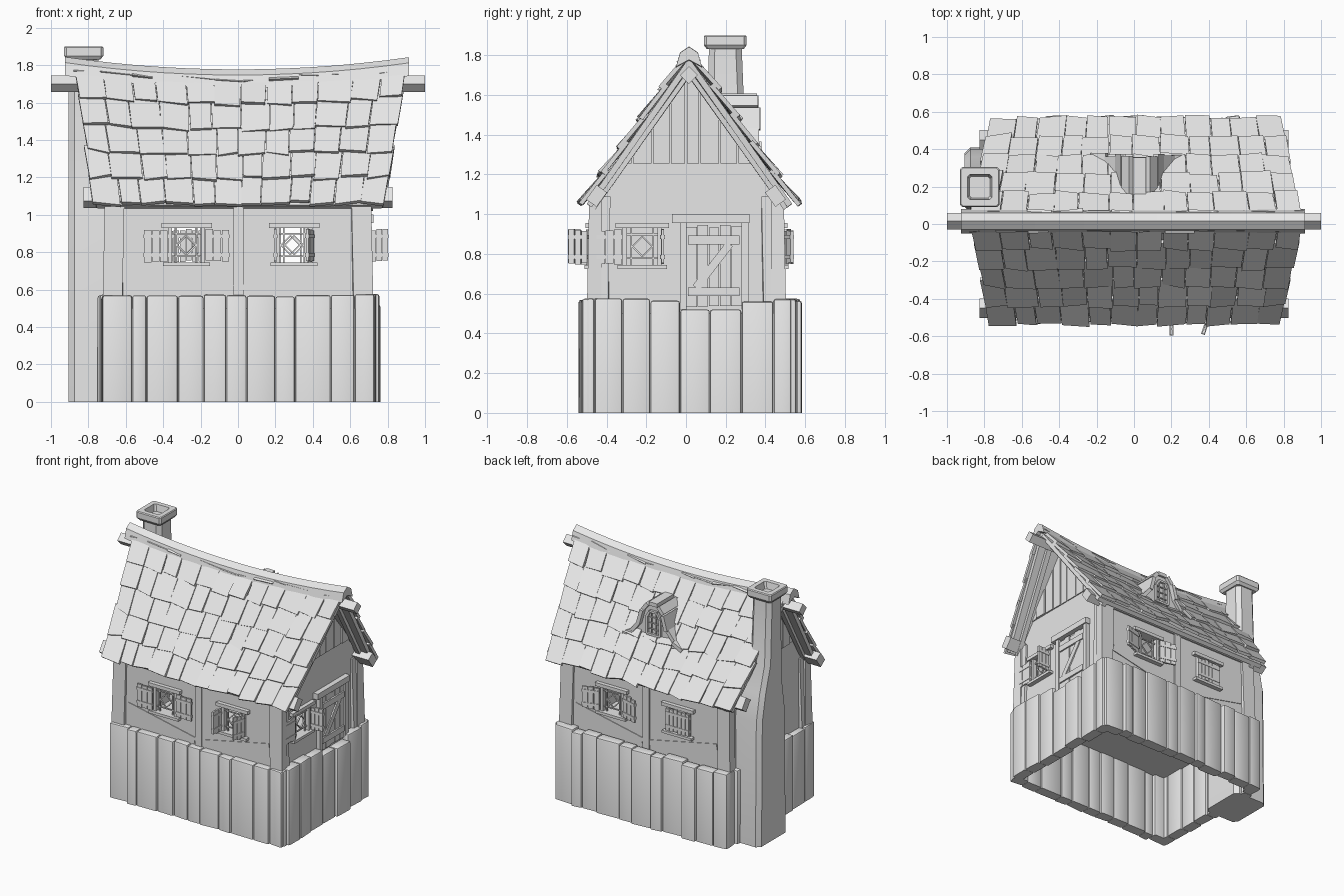
import bpy, bmesh, math, random
from math import radians
from mathutils import Matrix, Vector

random.seed(4)
jit = lambda a: random.uniform(-a, a)
cube = bpy.data.objects.get("Cube")
if cube:
    bpy.data.objects.remove(cube)

grey = bpy.data.materials.new("plain_grey")
grey.use_nodes = True
grey.diffuse_color = (0.8, 0.8, 0.8, 1)
grey.node_tree.nodes["Principled BSDF"].inputs["Base Color"].default_value = (0.8, 0.8, 0.8, 1)
I = Matrix()


def loft(bm, rings, M=I):
    """Skin a list of equal rings and cap both ends."""
    vs = [[bm.verts.new(M @ Vector(p)) for p in r] for r in rings]
    n = len(vs[0])
    for a, b in zip(vs, vs[1:]):
        for i in range(n):
            bm.faces.new((a[i], a[(i + 1) % n], b[(i + 1) % n], b[i]))
    bm.faces.new(vs[0][::-1])
    bm.faces.new(vs[-1])


def box(bm, x0, x1, y0, y1, z0, z1, M=I):
    loft(bm, [[(x0, y0, z), (x1, y0, z), (x1, y1, z), (x0, y1, z)] for z in (z0, z1)], M)


def bar(bm, a, b, w, y0, y1, M=I):
    """Straight board in a wall plane between the points a and b, each (u, z)."""
    d = Vector((b[0] - a[0], 0, b[1] - a[1]))
    R = Matrix.Translation((a[0], 0, a[1])) @ Matrix.Rotation(-math.atan2(d.z, d.x), 4, 'Y')
    box(bm, 0, d.length, y0, y1, -w / 2, w / 2, M @ R)


def finish(name, bm, bevel=0, smooth=False):
    bmesh.ops.recalc_face_normals(bm, faces=bm.faces)
    if bevel:
        edges = [e for e in bm.edges if max(v.co.z for v in e.verts) > .01]
        bmesh.ops.bevel(bm, geom=edges, offset=bevel, segments=2, profile=0.5, affect='EDGES')
    me = bpy.data.meshes.new(name)
    bm.to_mesh(me)
    bm.free()
    me.materials.append(grey)
    ob = bpy.data.objects.new(name, me)
    bpy.context.collection.objects.link(ob)
    if smooth:
        me.shade_smooth()
        me.set_sharp_from_angle(angle=radians(40))


# Each side: turn, wall distance, half length, plank distance, openings (u, left, right shutter)
SIDES = {
    "front": (0, 0.475, 0.7, 0.53, [(-0.275, 0, 0), (0.3, 90, 108)]),
    "right": (90, 0.685, 0.47, 0.75, [(-0.22, 0, 88)]),
    "back": (180, 0.48, 0.7, 0.57, [(-0.28, 15, 15), (0.28, 180, 180)]),
    "left": (270, 0.685, 0.47, 0.74, []),
}
HOLE, SILL, HEAD = 0.09, 0.745, 0.93


def window(name, M, d, u, left, right):
    # Frame, lattice and diamond
    bm = bmesh.new()
    box(bm, u - .135, u + .135, -d - .03, -d + .02, HEAD, HEAD + .026, M)
    box(bm, u - .125, u + .125, -d - .035, -d + .02, SILL - .02, SILL, M)
    zc = (SILL + HEAD) / 2
    for s in (-1, 1):
        box(bm, u + s * .088 - .011, u + s * .088 + .011, -d - .015, -d + .02, SILL, HEAD, M)
        box(bm, u + s * .055 - .004, u + s * .055 + .004, -d, -d + .01, SILL, HEAD, M)
        for t in (-1, 1):
            bar(bm, (u + s * .05, zc), (u, zc + t * .05), .008, -d - .004, -d + .006, M)
        box(bm, u - HOLE, u + HOLE, -d, -d + .01, zc + s * .06 - .004, zc + s * .06 + .004, M)
    finish(name + "_frame", bm)
    # Shutters of three slats and two battens
    bm = bmesh.new()
    for s, ang in ((-1, left), (1, right)):
        w = .1 if ang > 45 else .13
        H = M @ Matrix.Translation((u + s * .1, -d - .02, 0)) @ Matrix.Rotation(radians(-s * ang), 4, 'Z')
        for i in range(3):
            a, b = sorted((s * (w * i / 3 + .002), s * (w * (i + 1) / 3 - .002)))
            box(bm, a, b, -.007, .007, SILL + .005 + jit(.006), HEAD - .01 + jit(.006), H)
        a, b = sorted((0, s * w))
        for z in (SILL + .04, HEAD - .045):
            box(bm, a, b, -.011, .01, z - .01, z + .01, H)
    finish(name + "_shutters", bm)


for side, (turn, d, half, pd, wins) in SIDES.items():
    M = Matrix.Rotation(radians(turn), 4, 'Z')
    gable = side in ("right", "left")
    # Wall built round its openings
    bm = bmesh.new()
    box(bm, -half, half, -d, -d + .05, .5, SILL, M)
    box(bm, -half, half, -d, -d + .05, HEAD, 1.1, M)
    cuts = [-half] + [e for w in wins for e in (w[0] - HOLE, w[0] + HOLE)] + [half]
    for a, b in zip(cuts[::2], cuts[1::2]):
        box(bm, a, b, -d, -d + .05, SILL, HEAD, M)
    if gable:
        prof = [(-half, 1.1), (half, 1.1), (.01, 1.71), (-.01, 1.71)]
        loft(bm, [[(u, y, z) for u, z in prof] for y in (-d, -d + .04)], M)
    finish(side + "_wall", bm)
    # Timber frame
    bm = bmesh.new()
    for s in (-1, 1):
        e = s * (.485 if gable else .712)
        a, b = sorted((e, e - s * .105))
        loft(bm, [[(a + s * k, -d - .012 - k, z), (b + s * k, -d - .012 - k, z), (b, -d + .05, z),
                   (a, -d + .05, z)] for z, k in ((.5, .012), (1.09, 0))], M)
        if not gable:
            bar(bm, (s * .03, .6), (s * .6, .72), .05, -d - .005, -d + .01, M)
    if not gable:
        box(bm, -.025, .03, -d - .01, -d, .5, 1.1, M)
        box(bm, -.7, .7, -d - .012, -d, 1.04, 1.1, M)
    finish(side + "_timbers", bm)
    for i, (u, l, r) in enumerate(wins):
        window(f"{side}_window_{i + 1}", M, d, u, l, r)
    # Skirting planks, the corner ones set slightly back
    bm = bmesh.new()
    if side == "right":
        edges = [-.5, -.46, -.32, -.18, -.03, .12, .28, .44, .53]
    elif side == "left":
        edges = [-.53, -.44, -.31, -.17, -.02, .12, .25, .4, .5]
    else:
        edges = [-.725 + 1.455 * i / 11 + (jit(.035) if 0 < i < 11 else 0) for i in range(12)]
    for a, b in zip(edges, edges[1:]):
        top = .52 if side == "right" and -.05 < a < .2 else .568 + jit(.008)
        o, k = pd + jit(.01), jit(.006)
        if a == edges[0] or b == edges[-1]:
            o = pd - .012
        loft(bm, [[(a + .001, -o - k, z), (b - .001, -o + k, z), (b - .001, -o + .08, z),
                   (a + .001, -o + .08, z)] for z in (0, top)], M)
    finish(side + "_planks", bm, .012, True)
    # Gable boards
    if gable:
        bm = bmesh.new()
        us = [-.35, -.27, -.17, -.08, 0, .07, .17, .26, .35]
        for a, b in zip(us, us[1:]):
            a, b, o = a + .004, b - .004, d + .012 + jit(.005)
            loft(bm, [[(a, y, 1.255), (b, y, 1.255), (b, y, 1.705 - 1.25 * abs(b)),
                       (a, y, 1.705 - 1.25 * abs(a))] for y in (-o, -d)], M)
        finish(side + "_gable_boards", bm)

# Door in the right wall
M = Matrix.Rotation(radians(90), 4, 'Z')
bm = bmesh.new()
for i in range(5):
    u = .003 + i * .056
    box(bm, u, u + .052, -.703 + jit(.003), -.68, .53 + abs(jit(.01)), .945 - abs(jit(.015)), M)
for z in (.61, .87):
    box(bm, .01, .27, -.714, -.7, z - .022, z + .022, M)
bar(bm, (.05, .63), (.22, .85), .04, -.711, -.7, M)
finish("door", bm)
bm = bmesh.new()
box(bm, -.03, .002, -.715, -.68, .52, .96, M)
box(bm, .28, .315, -.715, -.68, .52, .96, M)
box(bm, -.07, .32, -.725, -.68, .955, 1.0, M)
finish("door_frame", bm)

bm = bmesh.new()
box(bm, -.69, .69, -.47, .48, .5, .53)
finish("floor", bm)

RIDGE_Y = .015


def roof(s, x, t, h):
    """Point on a slope: s side, x along the ridge, t from ridge to eave, h above the surface."""
    sag = .055 * (1 - (x / .9) ** 2) * (1 - t)
    span = .53 if s < 0 else .535
    return (.008 + x * (1 - .135 * t), RIDGE_Y + s * (span * t + .8 * h), 1.79 - .76 * t - sag + .6 * h)


for s, side in ((-1, "front"), (1, "back")):
    # Roof deck
    bm = bmesh.new()
    xs = [-.88 + 1.76 * i / 12 for i in range(13)]
    loft(bm, [[roof(s, x, 0, 0), roof(s, x, .97, 0), roof(s, x, .97, -.03), roof(s, x, .02, -.03)] for x in xs])
    finish(side + "_roof_deck", bm)
    # Overlapping crooked tiles
    bm = bmesh.new()
    for row in range(6):
        t1 = .985 - .188 * row
        t0 = max(t1 - .23, 0)
        cols = [-.895 + 1.79 * i / 12 + jit(.022 if 0 < i < 12 else .008) for i in range(13)]
        for a, b in zip(cols, cols[1:]):
            ta, tb, lift = t1 + jit(.018), t1 + jit(.018), .018 + jit(.007)
            a, b, k = a + .002, b - .002, jit(.005)
            loft(bm, [[roof(s, a, t0, h), roof(s, b, t0, h), roof(s, b + k, tb, h + lift + k),
                       roof(s, a + k, ta, h + lift - k)] for h in (0, .022)])
    finish(side + "_roof_tiles", bm)
    # Eave purlin and end rafters
    bm = bmesh.new()
    R = Matrix.Translation((0, s * .45, 1.092)) @ Matrix.Rotation(radians(-s * 54), 4, 'X')
    box(bm, -.825, .825, -.045, .045, -.032, .032, R)
    for x in (-.8, .8):
        loft(bm, [[roof(s, x + e, t, h) for e, h in ((-.02, -.02), (.02, -.02), (.02, -.052), (-.02, -.052))]
                  for t in (.02, .97)])
    finish(side + "_rafters", bm)

# Ridge beam and sagging ridge cap
bm = bmesh.new()
loft(bm, [[(x, RIDGE_Y + y, z) for y, z in ((-.045, 1.7), (0, 1.655), (.045, 1.7), (0, 1.745))] for x in (-1, 1)])
finish("ridge_beam", bm)
bm = bmesh.new()
sec = [(-.065, -.055), (-.045, .015), (0, .045), (.045, .015), (.065, -.055), (0, -.02)]
loft(bm, [[(x, RIDGE_Y + y, 1.795 - .063 * (1 - (x / .9) ** 2) + z) for y, z in sec]
          for x in [-.925 + 1.84 * i / 14 for i in range(15)]])
finish("ridge_cap", bm)


# Chimney with sloping shoulder and hollow cap
def ring(x0, x1, y0, y1, z, c):
    return [(x0 + c, y0, z), (x1 - c, y0, z), (x1, y0 + c, z), (x1, y1 - c, z),
            (x1 - c, y1, z), (x0 + c, y1, z), (x0, y1 - c, z), (x0, y0 + c, z)]


bm = bmesh.new()
loft(bm, [ring(-.905, -.62, .06, .41, 0, .03), ring(-.905, -.62, .07, .4, .95, .03),
          ring(-.905, -.7, .1, .36, 1.15, .03), ring(-.905, -.74, .11, .3, 1.35, .03),
          ring(-.905, -.745, .115, .28, 1.85, .03)])
finish("chimney", bm, 0, True)
bm = bmesh.new()
loft(bm, [ring(-.915, -.735, .105, .29, 1.83, .012), ring(-.93, -.72, .09, .305, 1.85, .012),
          ring(-.93, -.72, .09, .305, 1.893, .012), ring(-.925, -.725, .095, .3, 1.9, .012),
          ring(-.89, -.76, .13, .265, 1.9, .012), ring(-.88, -.77, .14, .255, 1.85, .012)])
finish("chimney_cap", bm)

# Dormer on the back slope: bell-shaped body, curved roof strips and barred window
curve = [(-.25, 1.3), (-.17, 1.34), (-.105, 1.42), (-.075, 1.53), (-.035, 1.58), (.035, 1.58),
         (.075, 1.53), (.105, 1.42), (.17, 1.34), (.25, 1.3)]
C = Matrix.Translation((.03, 0, 0))
bm = bmesh.new()
loft(bm, [[(x, y, z) for x, z in curve] for y in (.12, .34)], C)
finish("dormer_body", bm)
bm = bmesh.new()
for (xa, za), (xb, zb) in zip(curve, curve[1:]):
    n = Vector((za - zb, xb - xa)).normalized() * .028
    f = .368 + jit(.012)
    loft(bm, [[(xa, y, za), (xb, y, zb), (xb + n.x, y, zb + n.y), (xa + n.x, y, za + n.y)] for y in (.1, f)], C)
finish("dormer_roof", bm)
bm = bmesh.new()
arch = [(-.055, 1.36), (-.055, 1.49), (-.03, 1.535), (.03, 1.535), (.055, 1.49), (.055, 1.36)]
for a, b in zip(arch, arch[1:] + arch[:1]):
    bar(bm, a, b, .016, .335, .358, C)
for x in (-.02, .02):
    bar(bm, (x, 1.36), (x, 1.535), .006, .335, .35, C)
for z in (1.4, 1.445, 1.49):
    bar(bm, (-.055, z), (.055, z), .006, .335, .35, C)
finish("dormer_window", bm)
